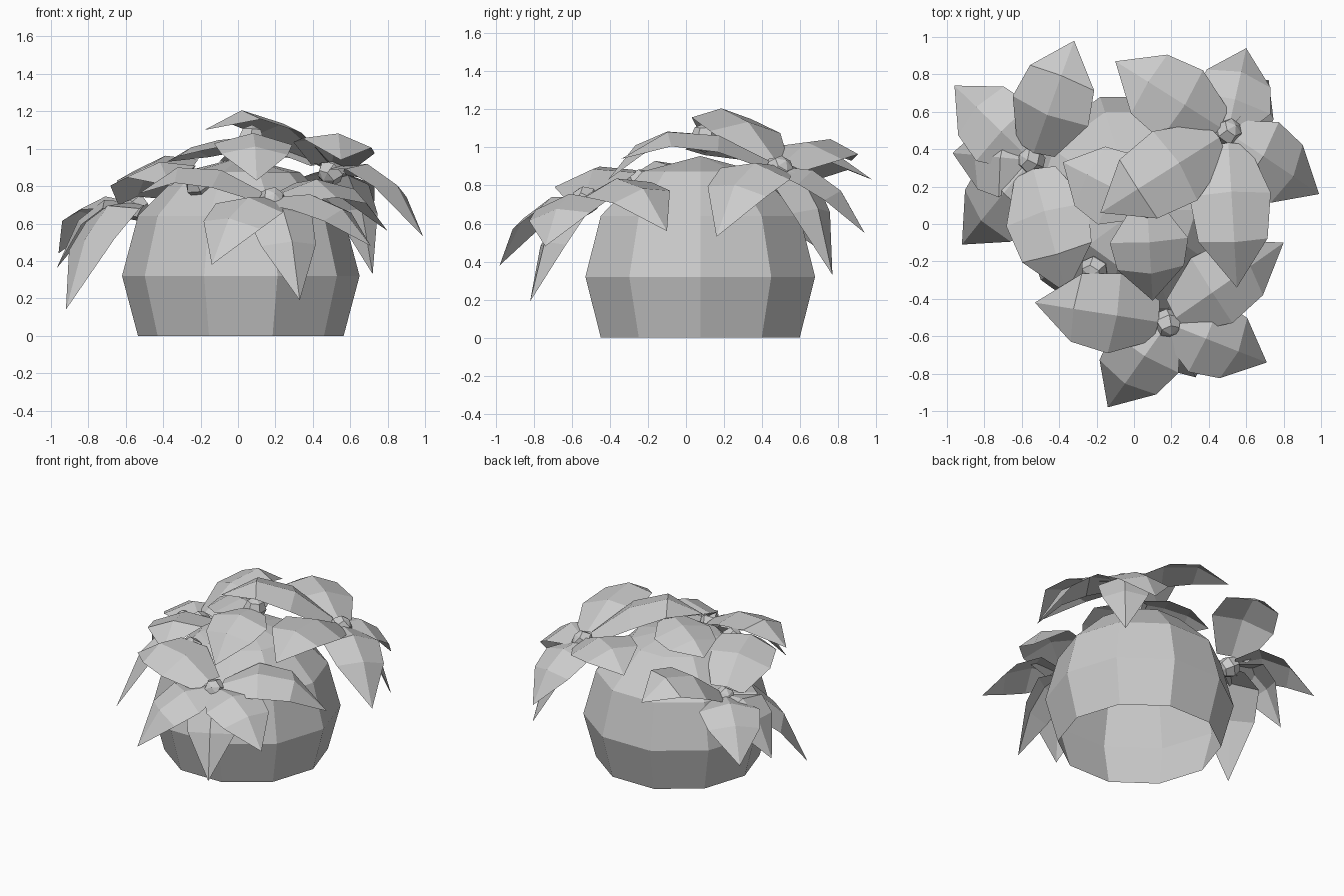
import bpy, bmesh, math
from mathutils import Vector

if "Cube" in bpy.data.objects:
    bpy.data.objects.remove(bpy.data.objects["Cube"])

BODY = Vector((0.015, 0.075, 0.32))   # centre of the round bush base


def finish(bm, name):
    me = bpy.data.meshes.new(name)
    bm.to_mesh(me)
    bm.free()
    ob = bpy.data.objects.new(name, me)
    bpy.context.collection.objects.link(ob)
    return ob


# round base: 10-sided sphere cut flat and open at the ground
def base():
    bm = bmesh.new()
    R, n = 0.635, 10
    rings = []
    for lat in (-30, 0, 30, 60):
        a = math.radians(lat)
        rings.append([bm.verts.new(BODY + Vector((
            R * math.cos(a) * math.cos(2 * math.pi * i / n),
            R * math.cos(a) * math.sin(2 * math.pi * i / n),
            0.32 * math.sin(a) / 0.5))) for i in range(n)])
    for lo, hi in zip(rings, rings[1:]):
        for i in range(n):
            j = (i + 1) % n
            bm.faces.new((lo[i], lo[j], hi[j], hi[i]))
    top = bm.verts.new(BODY + Vector((0, 0, 0.635)))
    for i in range(n):
        bm.faces.new((rings[-1][i], rings[-1][(i + 1) % n], top))
    finish(bm, "bush_base")


# faceted bud at the middle of each flower
def bud(c, name):
    bm = bmesh.new()
    bmesh.ops.create_uvsphere(bm, u_segments=6, v_segments=4, radius=0.078)
    q = Vector((0, 0, 1)).rotation_difference(c - BODY)
    for v in bm.verts:
        v.co = c + q @ v.co
    finish(bm, name)


# arched leaf-shaped petal: creased midrib, wide middle, drooping pointed tip
def petal(bm, root, tip, peak, width):
    ctrl = root.lerp(tip, 0.6)
    ctrl.z = 2 * peak - (root.z + tip.z) / 2
    pts = []
    for t in (0.06, 0.34, 0.66, 1.0):
        pts.append(root * (1 - t) ** 2 + ctrl * 2 * t * (1 - t) + tip * t * t)
    along = tip - root
    out = ((root + tip) / 2 - BODY).normalized()
    side = along.cross(out * 0.2 + Vector((0, 0, 0.8))).normalized()
    rows = []
    for k, w in enumerate((0.5, 1.0, 0.85)):
        tan = (pts[k + 1] - pts[max(k - 1, 0)]).normalized()
        up = side.cross(tan).normalized()
        s = side * width * w / 2
        d = up * 0.05 * w
        rows.append([bm.verts.new(pts[k] + s - d), bm.verts.new(pts[k] + up * 0.01),
                     bm.verts.new(pts[k] - s - d)])
    for a, b in zip(rows, rows[1:]):
        for i in range(2):
            bm.faces.new((a[i], a[i + 1], b[i + 1], b[i]))
    end = bm.verts.new(pts[3])
    for i in range(2):
        bm.faces.new((rows[-1][i], rows[-1][i + 1], end))


# flowers: centre, then petals as (tip x, y, z, arch height, width)
flowers = {
    "left_flower": ((-0.55, 0.34, 0.69), [
        (-0.32, 0.98, 0.83, 0.95, 0.44),
        (-0.96, 0.74, 0.44, 0.71, 0.42),
        (-0.97, 0.38, 0.36, 0.68, 0.42),
        (-0.92, -0.11, 0.14, 0.62, 0.44),
        (-0.36, -0.37, 0.80, 0.92, 0.46)]),
    "back_flower": ((0.50, 0.49, 0.88), [
        (-0.10, 0.87, 0.93, 1.04, 0.44),
        (0.60, 0.94, 0.55, 0.83, 0.42),
        (0.72, 0.77, 0.33, 0.78, 0.36),
        (0.99, 0.16, 0.53, 0.87, 0.42),
        (0.55, -0.34, 0.94, 1.08, 0.44),
        (-0.18, 0.06, 1.10, 1.18, 0.44)]),
    "front_flower": ((0.18, -0.53, 0.72), [
        (-0.53, -0.42, 0.76, 0.90, 0.44),
        (-0.14, -0.98, 0.38, 0.69, 0.42),
        (0.33, -0.82, 0.19, 0.60, 0.38),
        (0.71, -0.74, 0.48, 0.72, 0.42),
        (0.80, -0.10, 0.56, 0.82, 0.42)]),
    "top_flower": ((0.07, 0.10, 1.05), [
        (-0.38, 0.33, 0.93, 1.02, 0.42),
        (0.10, -0.41, 0.83, 1.05, 0.42)]),
    "middle_flower": ((-0.21, -0.24, 0.81), []),
}

base()
for name, (c, petals) in flowers.items():
    c = Vector(c)
    bud(c, name + "_bud")
    if petals:
        bm = bmesh.new()
        for x, y, z, peak, w in petals:
            petal(bm, c, Vector((x, y, z)), peak, w)
        finish(bm, name + "_petals")
